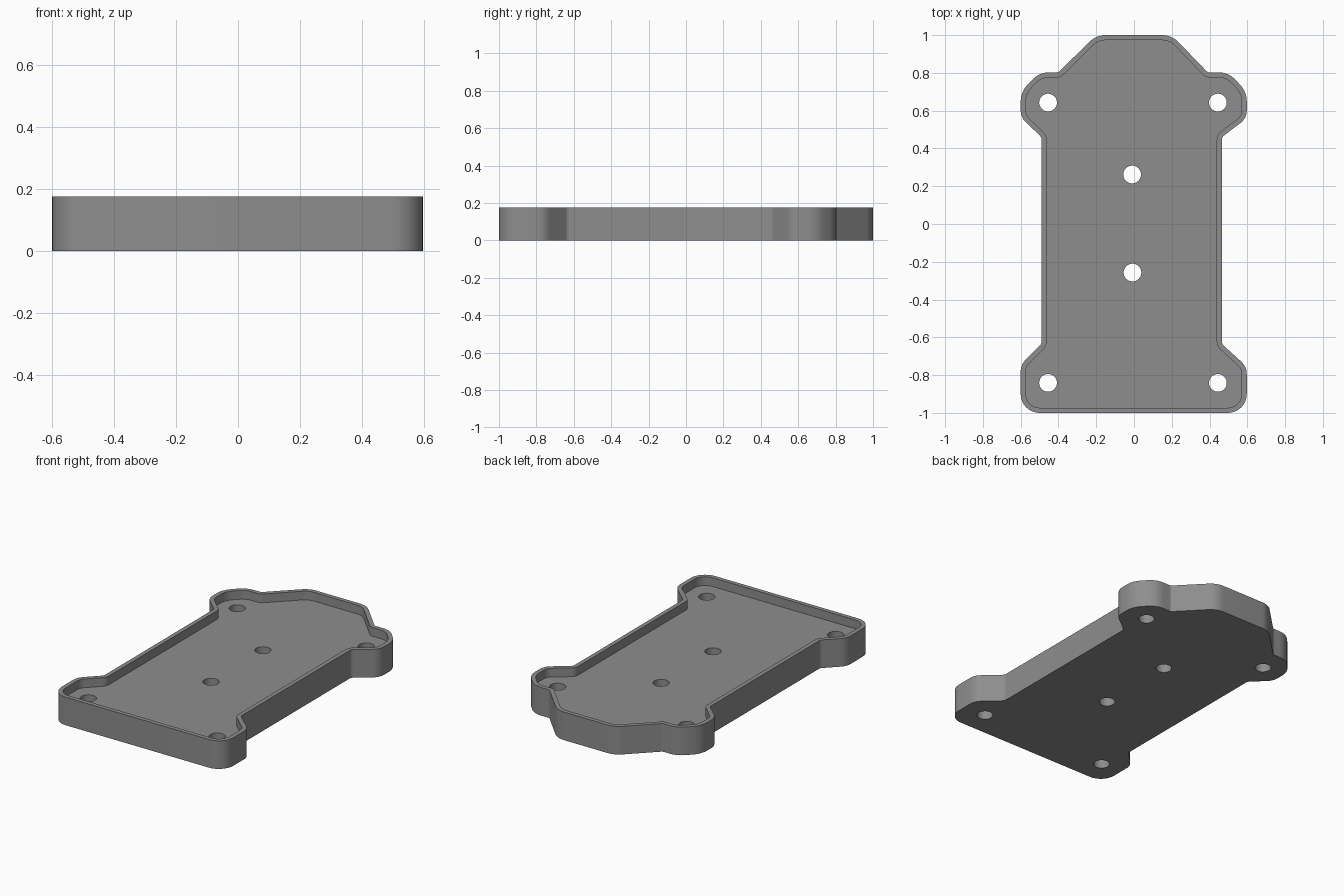
import bpy, bmesh, math
from mathutils import Vector

if "Cube" in bpy.data.objects:
    bpy.data.objects.remove(bpy.data.objects["Cube"])

HEIGHT, FLOOR, WALL = 0.177, 0.122, 0.027

# Counter-clockwise outline corners: x, y, fillet radius
CORNERS = [
    (-0.60, -1.00, 0.10), (0.597, -1.00, 0.10), (0.597, -0.755, 0.09),
    (0.465, -0.635, 0.03), (0.465, 0.46, 0.03), (0.597, 0.56, 0.08),
    (0.597, 0.70, 0.13), (0.50, 0.803, 0.12), (0.39, 0.803, 0.02),
    (0.20, 1.00, 0.12), (-0.20, 1.00, 0.12), (-0.40, 0.803, 0.02),
    (-0.50, 0.803, 0.12), (-0.60, 0.70, 0.13), (-0.60, 0.565, 0.09),
    (-0.49, 0.46, 0.03), (-0.49, -0.635, 0.03), (-0.60, -0.745, 0.09),
]
HOLES = [(-0.455, 0.643), (0.444, 0.643), (-0.455, -0.841),
         (0.444, -0.841), (-0.01, 0.262), (-0.008, -0.257)]
HOLE_RADIUS = 0.047


def outline(inset, steps=8):
    """Rounded outline, moved inwards by inset."""
    pts = []
    n = len(CORNERS)
    for i, (x, y, r) in enumerate(CORNERS):
        p = Vector((x, y))
        a = (p - Vector(CORNERS[i - 1][:2])).normalized()
        b = (Vector(CORNERS[(i + 1) % n][:2]) - p).normalized()
        turn = math.atan2(a.x * b.y - a.y * b.x, a.dot(b))
        side = 1 if turn > 0 else -1
        start = p - a * r * math.tan(abs(turn) / 2)
        centre = start + Vector((-a.y, a.x)) * r * side
        for k in range(steps + 1):
            ang = math.atan2(a.y, a.x) + turn * k / steps
            out = Vector((math.sin(ang), -math.cos(ang)))
            pts.append(centre + out * (r * side - inset))
    return pts


def circle(cx, cy, r, n=32):
    return [Vector((cx + r * math.cos(2 * math.pi * k / n),
                    cy + r * math.sin(2 * math.pi * k / n))) for k in range(n)]


def prism(name, loops, z0, z1):
    """Closed straight-sided solid for each loop."""
    bm = bmesh.new()
    for pts in loops:
        low = [bm.verts.new((p.x, p.y, z0)) for p in pts]
        top = [bm.verts.new((p.x, p.y, z1)) for p in pts]
        bm.faces.new(low[::-1])
        bm.faces.new(top)
        for i in range(len(pts)):
            j = (i + 1) % len(pts)
            bm.faces.new((low[i], low[j], top[j], top[i]))
    mesh = bpy.data.meshes.new(name)
    bm.to_mesh(mesh)
    bm.free()
    obj = bpy.data.objects.new(name, mesh)
    bpy.context.collection.objects.link(obj)
    return obj


grey = bpy.data.materials.new("grey")
grey.diffuse_color = (0.27, 0.27, 0.27, 1)
grey.use_nodes = True
grey.node_tree.nodes["Principled BSDF"].inputs["Base Color"].default_value = grey.diffuse_color

# Tray body, pocket and screw holes
tray = prism("tray", [outline(0)], 0, HEIGHT)
pocket = prism("pocket_cutter", [outline(WALL)], FLOOR, HEIGHT + 0.1)
holes = prism("hole_cutter", [circle(x, y, HOLE_RADIUS) for x, y in HOLES], -0.1, HEIGHT + 0.05)
for obj in (tray, pocket, holes):
    obj.data.materials.append(grey)

bpy.context.view_layer.objects.active = tray
tray.select_set(True)
for cutter in (pocket, holes):
    mod = tray.modifiers.new(cutter.name, 'BOOLEAN')
    mod.operation = 'DIFFERENCE'
    mod.solver = 'EXACT'
    mod.object = cutter
    bpy.ops.object.modifier_apply(modifier=mod.name)
    bpy.data.objects.remove(cutter)

bpy.ops.object.shade_smooth_by_angle(angle=math.radians(30))
